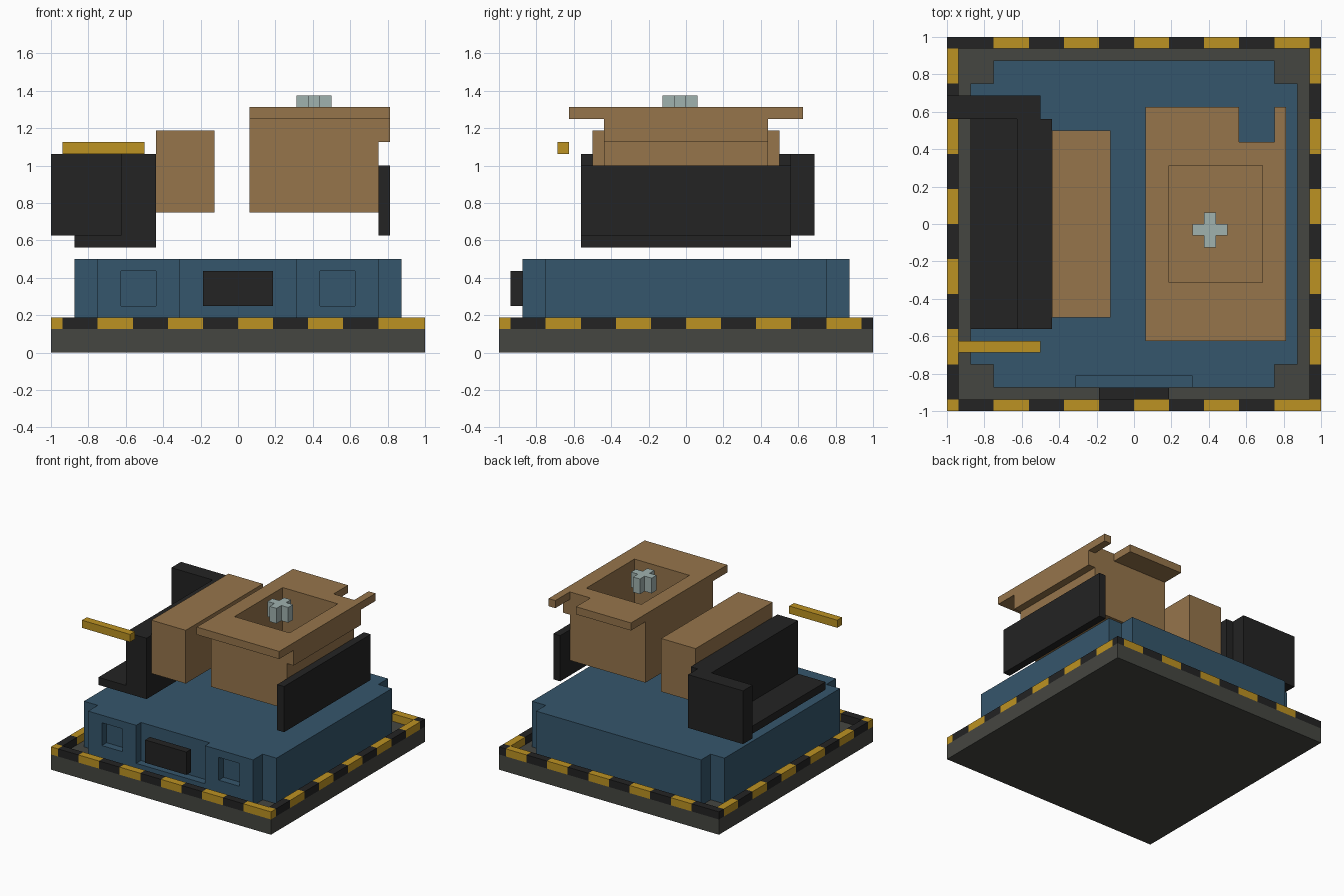
import bpy, bmesh

cube = bpy.data.objects.get("Cube")
if cube:
    bpy.data.objects.remove(cube, do_unlink=True)


def material(name, rgb):
    lin = [((c / 255 + 0.055) / 1.055) ** 2.4 for c in rgb]
    m = bpy.data.materials.new(name)
    m.use_nodes = True
    m.diffuse_color = (*lin, 1)
    m.node_tree.nodes["Principled BSDF"].inputs["Base Color"].default_value = (*lin, 1)
    return m


GREY = material("dark grey", (69, 70, 65))
BLACK = material("black", (35, 35, 35))
YELLOW = material("yellow", (188, 146, 34))
BLUE = material("blue", (53, 86, 108))
BROWN = material("brown", (150, 117, 75))
PALE = material("pale metal", (160, 178, 175))


def finish(name, bm, mat):
    bmesh.ops.recalc_face_normals(bm, faces=bm.faces)
    mesh = bpy.data.meshes.new(name)
    bm.to_mesh(mesh)
    bm.free()
    if mat:
        mesh.materials.append(mat)
    ob = bpy.data.objects.new(name, mesh)
    bpy.context.collection.objects.link(ob)
    return ob


def prism(name, outline, z0, z1, mat):
    """Extrude an xy outline from z0 up to z1."""
    bm = bmesh.new()
    face = bm.faces.new([bm.verts.new((x, y, z0)) for x, y in outline])
    new = bmesh.ops.extrude_face_region(bm, geom=[face])["geom"]
    verts = [v for v in new if isinstance(v, bmesh.types.BMVert)]
    bmesh.ops.translate(bm, verts=verts, vec=(0, 0, z1 - z0))
    return finish(name, bm, mat)


def boxes(name, spans, mat):
    """One object made of boxes given as (x0, x1, y0, y1, z0, z1)."""
    bm = bmesh.new()
    for x0, x1, y0, y1, z0, z1 in spans:
        for v in bmesh.ops.create_cube(bm, size=1)["verts"]:
            v.co = (x1 if v.co.x > 0 else x0,
                    y1 if v.co.y > 0 else y0,
                    z1 if v.co.z > 0 else z0)
    return finish(name, bm, mat)


def cut(ob, span):
    """Carve a box-shaped recess out of an object."""
    cutter = boxes("cutter", [span], None)
    cutter.hide_render = True
    mod = ob.modifiers.new("cut", 'BOOLEAN')
    mod.operation = 'DIFFERENCE'
    mod.solver = 'EXACT'
    mod.object = cutter
    bpy.context.view_layer.objects.active = ob
    bpy.ops.object.modifier_apply(modifier=mod.name)
    bpy.data.objects.remove(cutter, do_unlink=True)


# Base slab
boxes("base_slab", [(-1, 1, -1, 1, 0, 0.125)], GREY)

# Hazard border: ten alternating blocks per side plus corner blocks
E, ZB, ZT, STEP = 0.9375, 0.125, 0.1875, 0.1875
black, yellow = [], []
for i in range(10):
    a = -E + i * STEP
    b = a + STEP
    group = yellow if i % 2 else black
    for lo, hi in ((-1, -E), (E, 1)):
        group.append((a, b, lo, hi, ZB, ZT))
        group.append((lo, hi, a, b, ZB, ZT))
for lo, hi in ((-1, -E), (E, 1)):
    yellow.append((lo, hi, -1, -E, ZB, ZT))
    black.append((lo, hi, E, 1, ZB, ZT))
boxes("border_black", black, BLACK)
boxes("border_yellow", yellow, YELLOW)

# Blue housing with stepped corners, a front bay and two square recesses
half = [(0.3125, -0.8125), (0.3125, -0.875), (0.75, -0.875), (0.75, -0.75),
        (0.875, -0.75), (0.875, 0.75), (0.75, 0.75), (0.75, 0.875)]
housing = prism("housing", half + [(-x, y) for x, y in reversed(half)], 0.125, 0.5, BLUE)
for s in (-1, 1):
    x0, x1 = sorted((s * 0.4375, s * 0.625))
    cut(housing, (x0, x1, -0.95, -0.8125, 0.25, 0.4375))
boxes("bay_floor", [(-0.3125, 0.3125, -0.875, -0.8125, 0.125, 0.1875)], BLUE)
boxes("front_screen", [(-0.1875, 0.1875, -0.9375, -0.875, 0.25, 0.4375)], BLACK)

# Black side bench: back, ledge and end plate
boxes("bench_back", [(-0.625, -0.4375, -0.5625, 0.5625, 0.5625, 1.0625)], BLACK)
boxes("bench_ledge", [(-0.875, -0.625, -0.5625, 0.5625, 0.5625, 0.625)], BLACK)
boxes("bench_end_plate", [(-1, -0.5, 0.5625, 0.6875, 0.625, 1.0625)], BLACK)

# Yellow bar
boxes("yellow_bar", [(-0.9375, -0.5, -0.6875, -0.625, 1.0625, 1.125)], YELLOW)

# Narrow brown block
boxes("narrow_block", [(-0.4375, -0.125, -0.5, 0.5, 0.75, 1.1875)], BROWN)

# Open brown bin with a notched rim and side lip
bin_body = boxes("bin_body", [(0.0625, 0.75, -0.4375, 0.4375, 0.75, 1.25)], BROWN)
rim = prism("bin_rim", [(0.0625, -0.625), (0.8125, -0.625), (0.8125, 0.625), (0.75, 0.625),
                        (0.75, 0.4375), (0.5625, 0.4375), (0.5625, 0.625), (0.0625, 0.625)],
            1.25, 1.3125, BROWN)
for part in (bin_body, rim):
    cut(part, (0.1875, 0.6875, -0.3125, 0.3125, 0.8125, 1.4))
boxes("bin_lip", [(0.75, 0.8125, -0.4375, 0.4375, 1.125, 1.25)], BROWN)

# Black side panel
boxes("side_panel", [(0.75, 0.8125, -0.5625, 0.5625, 0.625, 1.0)], BLACK)

# Cross-shaped shaft in the bin opening
cx, cy, a, b = 0.40625, -0.03125, 0.03125, 0.09375
cross = [(a, -b), (a, -a), (b, -a), (b, a), (a, a), (a, b),
         (-a, b), (-a, a), (-b, a), (-b, -a), (-a, -a), (-a, -b)]
prism("cross_shaft", [(cx + x, cy + y) for x, y in cross], 1.25, 1.375, PALE)
